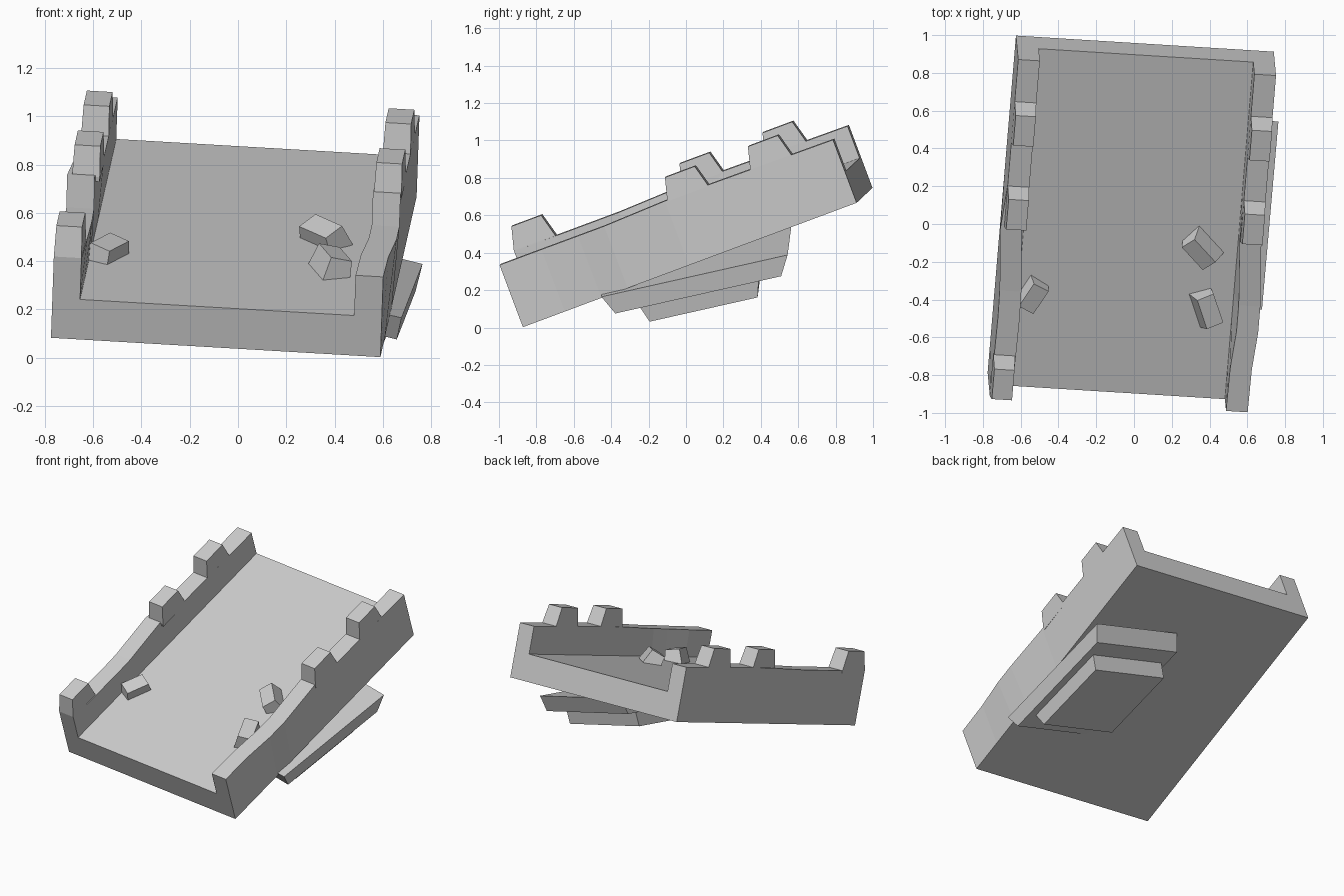
import bpy, bmesh
from math import radians
from mathutils import Matrix, Vector

if "Cube" in bpy.data.objects:
    bpy.data.objects.remove(bpy.data.objects["Cube"])


def frame(x, y, origin=(0, 0, 0)):
    """Orthonormal frame from an x axis and an approximate y axis."""
    x = Vector(x).normalized()
    z = x.cross(Vector(y)).normalized()
    y = z.cross(x)
    m = Matrix((x, y, z)).transposed().to_4x4()
    m.translation = origin
    return m


def loft(name, sections, matrix):
    """Join rings of equal point count and cap both ends."""
    bm = bmesh.new()
    rings = [[bm.verts.new(p) for p in s] for s in sections]
    n = len(rings[0])
    for a, b in zip(rings, rings[1:]):
        for i in range(n):
            j = (i + 1) % n
            bm.faces.new((a[i], a[j], b[j], b[i]))
    bm.faces.new(rings[0])
    bm.faces.new(rings[-1])
    bm.transform(matrix)
    bmesh.ops.recalc_face_normals(bm, faces=bm.faces)
    mesh = bpy.data.meshes.new(name)
    bm.to_mesh(mesh)
    bm.free()
    ob = bpy.data.objects.new(name, mesh)
    bpy.context.collection.objects.link(ob)
    return ob


def rect(x0, x1, y0, y1, z):
    return [(x0, y0, z), (x1, y0, z), (x1, y1, z), (x0, y1, z)]


# Tilted bridge frame: x across, y along, z normal to the deck
W, L, T, H, F = 1.37, 1.91, 0.115, 0.355, 0.177
bridge = frame((1.365, -.085, -.08), (.15, 1.785, .665), (-.775, -.787, .082))

# Deck with both parapets: U section; stations = (along, left shift, right shift, height)
stations = [(0, 0, 0, H), (.24, .005, .003, H), (.45, .008, .02, H), (.6, .005, .02, H),
            (.95, -.02, -.003, .367), (1.2, 0, 0, .367), (L, 0, 0, H + .005)]
sections = []
for y, a, b, h in stations:
    xz = [(0, 0), (W, 0), (W + b, h), (W - T + b, h), (W - T, F), (T, F), (T + a, h), (a, h)]
    sections.append([(x, y, z) for x, z in xz])
loft("bridge_deck", sections, bridge)

# Tapered merlons; the front one on the right side has broken off
for side, x0, rows in (("left", 0, (.118, 1.08, 1.555)), ("right", W - T, (1.08, 1.555))):
    for y in rows:
        x1 = x0 + T
        loft(f"merlon_{side}", [rect(x0, x1, y - .118, y + .118, .34),
                                rect(x0, x1, y - .118, y + .118, .36),
                                rect(x0 + .004, x1 - .004, y - .085, y + .085, .485)], bridge)

# Stepped support slabs under the right side, chamfered at both ends
support = frame((.97, -.031, -.24), (.098, .971, .215))
loft("support_upper", [rect(-.04, .632, -.295, .617, .308),
                       rect(-.04, .632, -.346, .678, .414)], support)
loft("support_lower", [rect(.0, .573, -.132, .462, .209),
                       rect(.0, .573, -.168, .492, .309)], support)

# Fallen bricks on the deck: (centre, heading, roll, length)
bricks = [((-.54, -.375, .435), -28, 10, .18),
          ((.355, -.135, .505), 45, -22, .20),
          ((.39, -.45, .39), 22, 15, .20)]
rot = bridge.to_3x3().to_4x4()
for c, heading, roll, l in bricks:
    m = (Matrix.Translation(c) @ rot @ Matrix.Rotation(radians(heading), 4, 'Z')
         @ Matrix.Rotation(radians(roll), 4, 'Y'))
    loft("fallen_brick", [rect(-.06, .06, -l / 2, l / 2, -.05),
                          rect(-.047, .047, -l / 2 + .015, l / 2 - .015, .05)], m)
